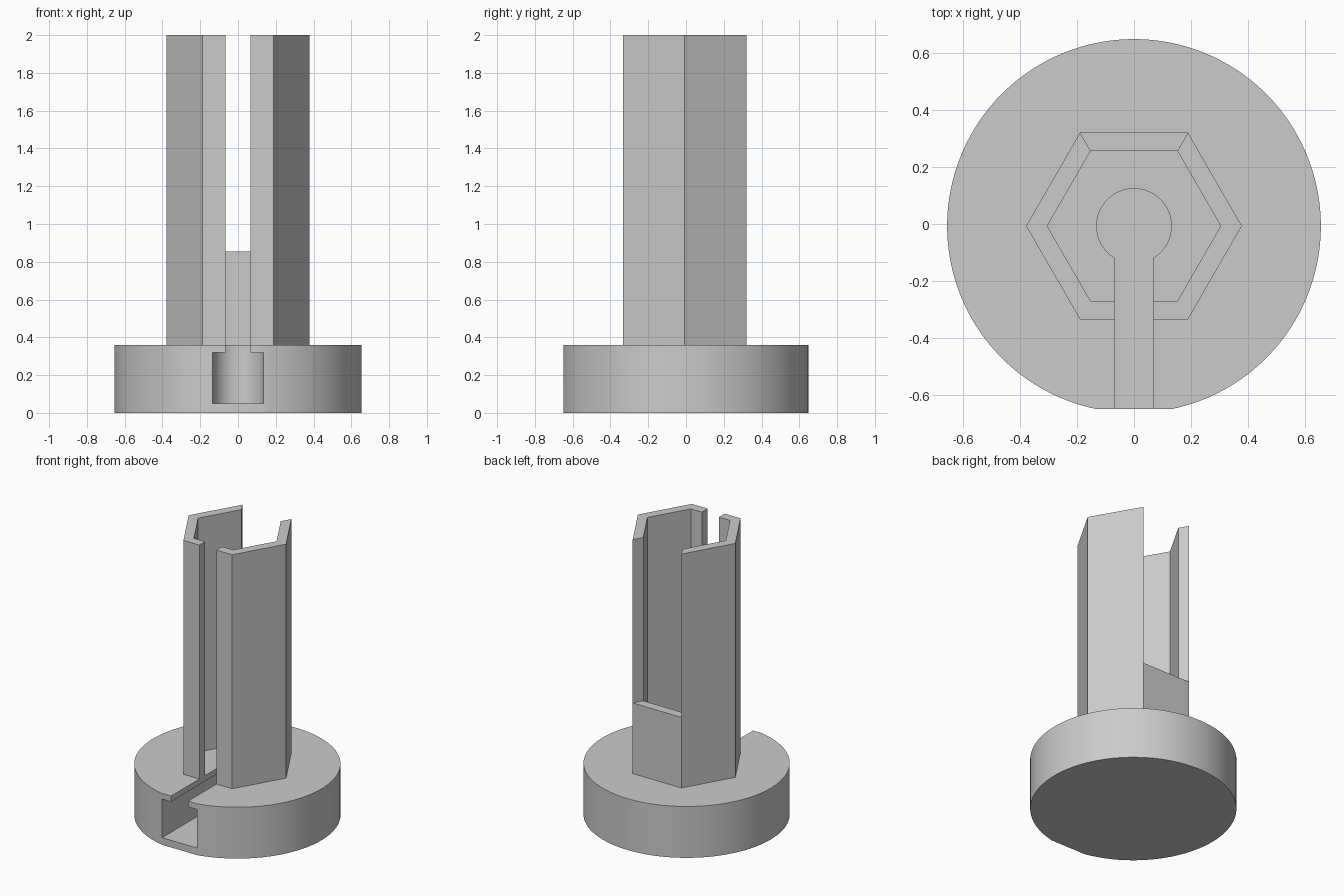
import bpy, bmesh, math
from mathutils import Vector

cube = bpy.data.objects.get("Cube")
if cube:
    bpy.data.objects.remove(cube, do_unlink=True)

CY = -0.007                      # common axis of the disc and the hexagon
DISC_R, DISC_TOP = 0.655, 0.36
WALL_TOP, BACK_TOP = 2.0, 0.855
SLOT, CHANNEL = 0.066, 0.135     # half widths

grey = bpy.data.materials.new("plain grey")
grey.use_nodes = True
colour = (0.6, 0.6, 0.6, 1)
grey.diffuse_color = colour
grey.node_tree.nodes["Principled BSDF"].inputs["Base Color"].default_value = colour


def add_object(name, bm):
    bmesh.ops.recalc_face_normals(bm, faces=bm.faces[:])
    mesh = bpy.data.meshes.new(name)
    bm.to_mesh(mesh)
    bm.free()
    mesh.materials.append(grey)
    obj = bpy.data.objects.new(name, mesh)
    bpy.context.collection.objects.link(obj)
    return obj


def extrude_up(bm, faces, height):
    """Extrude faces straight up and return the new top faces."""
    geom = bmesh.ops.extrude_face_region(bm, geom=faces)["geom"]
    verts = [g for g in geom if isinstance(g, bmesh.types.BMVert)]
    bmesh.ops.translate(bm, verts=verts, vec=(0, 0, height))
    return [g for g in geom if isinstance(g, bmesh.types.BMFace)]


def prism(name, outline, z0, z1):
    bm = bmesh.new()
    face = bm.faces.new([bm.verts.new((x, y + CY, z0)) for x, y in outline])
    extrude_up(bm, [face], z1 - z0)
    return add_object(name, bm)


def arc(radius, start, end, steps):
    angles = [start + (end - start) * i / steps for i in range(steps + 1)]
    return [(radius * math.cos(a), radius * math.sin(a)) for a in angles]


# Round base with a narrow flat at the front
half = math.asin(CHANNEL / DISC_R)
base = prism("round_base",
             arc(DISC_R, -math.pi / 2 + half, 1.5 * math.pi - half, 120),
             0, DISC_TOP)

# Undercut channel and the keyhole opening above it
channel = prism("channel_cutter",
                [(-CHANNEL, -1), (CHANNEL, -1)] + arc(CHANNEL, 0, math.pi, 32),
                0.05, 0.32)
neck = math.asin(SLOT / 0.131)
keyhole = prism("keyhole_cutter",
                [(-SLOT, -1), (SLOT, -1)]
                + arc(0.131, -math.pi / 2 + neck, 1.5 * math.pi - neck, 48),
                0.2, 0.5)
for cutter in (channel, keyhole):
    cutter.hide_render = True
    cut = base.modifiers.new(cutter.name, "BOOLEAN")
    cut.operation = "DIFFERENCE"
    cut.solver = "EXACT"
    cut.object = cutter

# Bake the cuts and drop the cutters
graph = bpy.context.evaluated_depsgraph_get()
cut_mesh = bpy.data.meshes.new_from_object(base.evaluated_get(graph))
base.modifiers.clear()
base.data = cut_mesh
for cutter in (channel, keyhole):
    bpy.data.objects.remove(cutter, do_unlink=True)
cut_mesh.shade_smooth()
cut_mesh.set_sharp_from_angle(angle=math.radians(30))

# Hexagonal tube: a strip of mitred wall cells, open at the front slot
def wall_path(radius):
    apothem = radius * math.sqrt(3) / 2
    hexagon = [(radius / 2, -apothem), (radius, 0), (radius / 2, apothem),
               (-radius / 2, apothem), (-radius, 0), (-radius / 2, -apothem)]
    return [(SLOT, -apothem)] + hexagon + [(-SLOT, -apothem)]


bm = bmesh.new()
outer, inner = ([bm.verts.new((x, y + CY, DISC_TOP)) for x, y in wall_path(r)]
                for r in (0.378, 0.304))
cells = [bm.faces.new((outer[i], outer[i + 1], inner[i + 1], inner[i]))
         for i in range(len(outer) - 1)]
tops = extrude_up(bm, cells, BACK_TOP - DISC_TOP)

# The back wall stays low while the other walls rise to full height
tall = [f for f in tops if f.calc_center_median().y < 0.25]
extrude_up(bm, tall, WALL_TOP - BACK_TOP)
bmesh.ops.recalc_face_normals(bm, faces=bm.faces[:])
bmesh.ops.dissolve_limit(bm, angle_limit=math.radians(1),
                         verts=bm.verts[:], edges=bm.edges[:])
add_object("hexagonal_tube", bm)
